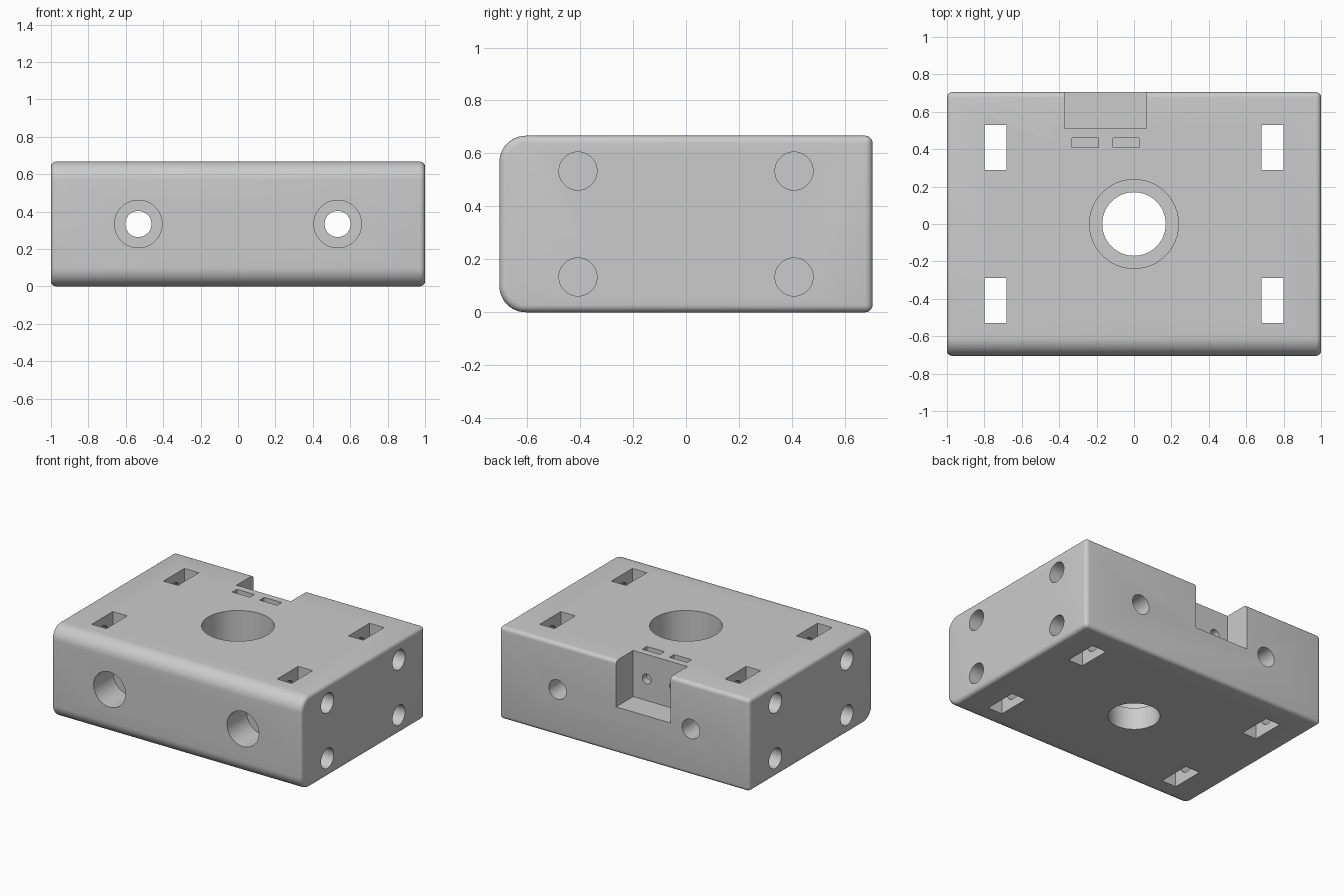
import bpy, bmesh, math
from mathutils import Matrix

cube = bpy.data.objects.get("Cube")
if cube:
    bpy.data.objects.remove(cube, do_unlink=True)

mat = bpy.data.materials.new("light_grey")
mat.use_nodes = True
GREY = (0.6, 0.6, 0.6, 1)
mat.diffuse_color = GREY
mat.node_tree.nodes["Principled BSDF"].inputs["Base Color"].default_value = GREY

HALF_Y, HEIGHT = 0.705, 0.667
MID = HEIGHT / 2


def make_object(name, bm):
    bmesh.ops.recalc_face_normals(bm, faces=bm.faces)
    mesh = bpy.data.meshes.new(name)
    bm.to_mesh(mesh)
    bm.free()
    mesh.materials.append(mat)
    obj = bpy.data.objects.new(name, mesh)
    bpy.context.collection.objects.link(obj)
    return obj


def box_bm(low, high):
    bm = bmesh.new()
    bmesh.ops.create_cube(bm, size=1)
    for v in bm.verts:
        v.co = [(a + b) / 2 + c * (b - a) for a, b, c in zip(low, high, v.co)]
    return bm


def cut(cutter):
    cutter.hide_render = True
    mod = block.modifiers.new("cut", "BOOLEAN")
    mod.operation, mod.solver, mod.object = "DIFFERENCE", "EXACT", cutter
    bpy.ops.object.modifier_apply(modifier=mod.name)
    bpy.data.objects.remove(cutter, do_unlink=True)


def cut_box(name, low, high):
    cut(make_object(name, box_bm(low, high)))


def cut_hole(name, axis, centre, radius, start, end):
    """Round hole along an axis; centre gives the other two coordinates."""
    bm = bmesh.new()
    bmesh.ops.create_cone(bm, cap_ends=True, segments=48, radius1=radius,
                          radius2=radius, depth=abs(end - start))
    turn = {"x": Matrix.Rotation(math.pi / 2, 4, "Y"),
            "y": Matrix.Rotation(math.pi / 2, 4, "X"),
            "z": Matrix.Identity(4)}[axis]
    place = list(centre)
    place.insert("xyz".index(axis), (start + end) / 2)
    bmesh.ops.transform(bm, matrix=Matrix.Translation(place) @ turn, verts=bm.verts)
    cut(make_object(name, bm))


# Block: large rounding on the long front edges, small rounding elsewhere
bm = box_bm((-1, -HALF_Y, 0), (1, HALF_Y, HEIGHT))
front = [e for e in bm.edges if all(v.co.y < 0 for v in e.verts)
         and abs(e.verts[0].co.x - e.verts[1].co.x) > 1]
bmesh.ops.bevel(bm, geom=front, offset=0.1, segments=10, profile=0.5, affect="EDGES")
sharp = [e for e in bm.edges if e.calc_face_angle() > 1]
bmesh.ops.bevel(bm, geom=sharp, offset=0.028, segments=5, profile=0.5, affect="EDGES")
block = make_object("block", bm)
bpy.context.view_layer.objects.active = block
block.select_set(True)

# Central stepped bore
cut_hole("bore", "z", (0, 0), 0.17, -0.1, 1)
cut_hole("bore_recess", "z", (0, 0), 0.238, 0.16, 1)

for sx in (-1, 1):
    # Front-to-back bolt holes with a wide front recess
    cut_hole("bolt_hole", "y", (sx * 0.533, MID), 0.07, -1, 1)
    cut_hole("bolt_recess", "y", (sx * 0.533, MID), 0.127, -1, -0.48)
    for sy in (-1, 1):
        # Nut slots right through the block
        x, y = sx * 0.74, sy * 0.408
        cut_box("nut_slot", (x - 0.058, y - 0.12, -0.1), (x + 0.058, y + 0.12, 1))
        # Side screw holes crossing the slots
        for sz in (-1, 1):
            cut_hole("side_hole", "x", (y, MID + sz * 0.2), 0.072, sx * 1.1, sx * 0.5)

# Back notch with two small screw holes and their nut slots
NOTCH_X = -0.152
cut_box("back_notch", (NOTCH_X - 0.217, 0.51, MID), (NOTCH_X + 0.217, 1, 1))
for sx in (-1, 1):
    x = NOTCH_X + sx * 0.109
    cut_hole("small_hole", "y", (x, 0.49), 0.035, 0.6, 0.3)
    cut_box("small_slot", (x - 0.07, 0.408, 0.42), (x + 0.07, 0.46, 1))

bpy.ops.object.shade_smooth_by_angle(angle=math.radians(30))
